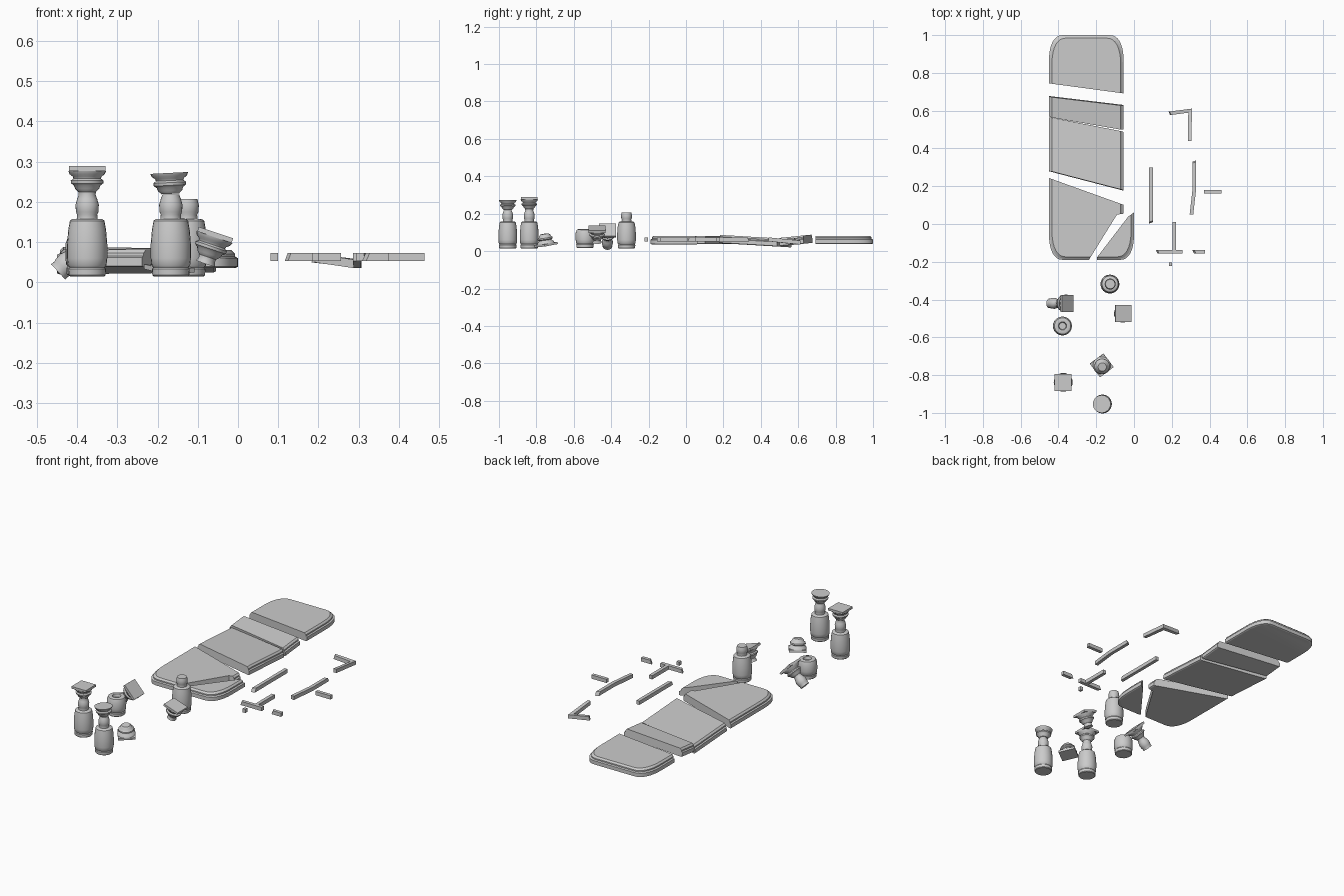
import bpy, bmesh, math
from mathutils import Vector, Matrix

if "Cube" in bpy.data.objects:
    bpy.data.objects.remove(bpy.data.objects["Cube"])


def finish(name, bm, smooth=True):
    bmesh.ops.recalc_face_normals(bm, faces=bm.faces)
    me = bpy.data.meshes.new(name)
    bm.to_mesh(me)
    bm.free()
    ob = bpy.data.objects.new(name, me)
    bpy.context.collection.objects.link(ob)
    if smooth:
        bpy.ops.object.select_all(action='DESELECT')
        ob.select_set(True)
        bpy.context.view_layer.objects.active = ob
        bpy.ops.object.shade_smooth_by_angle(angle=math.radians(35))
    return ob


def loft(bm, rings):
    loops = [[bm.verts.new(p) for p in r] for r in rings]
    for a, b in zip(loops, loops[1:]):
        n = len(a)
        for i in range(n):
            bm.faces.new((a[i], a[(i + 1) % n], b[(i + 1) % n], b[i]))
    bm.faces.new(loops[0][::-1])
    bm.faces.new(loops[-1])


# ---- tabletop: moulded slab, broken into pieces by plan polygons ----
def outline(inset, z, cx, y0, y1, rx=0.075, ry=0.14, steps=8):
    hw, hl, cy = 0.1975 - inset, (y1 - y0) / 2 - inset, (y0 + y1) / 2
    pts = []
    for q, (sx, sy) in enumerate(((1, 1), (-1, 1), (-1, -1), (1, -1))):
        for i in range(steps + 1):
            a = math.pi / 2 * (q + i / steps)
            c, s = abs(math.cos(a)) ** 0.85, abs(math.sin(a)) ** 0.85
            pts.append((cx + sx * (hw - rx + rx * c), cy + sy * (hl - ry + ry * s), z))
    return pts


def slab_piece(name, poly, cx=-0.2525, z=0.06, tilt=0.0):
    bm = bmesh.new()
    levels = ((0.006, -0.022), (0.0, -0.019), (0.0, 0.002), (0.007, 0.006), (0.007, 0.013), (0.016, 0.022))
    loft(bm, [outline(i, h, cx, -0.19, 1.0) for i, h in levels])
    ob = finish(name, bm, False)
    cb = bmesh.new()
    loft(cb, [[(x, y, h) for x, y in poly] for h in (-0.2, 0.2)])
    cutter = finish("cutter", cb, False)
    cutter.hide_render = True
    mod = ob.modifiers.new("break", 'BOOLEAN')
    mod.operation, mod.solver, mod.object = 'INTERSECT', 'EXACT', cutter
    bpy.context.view_layer.update()
    me = bpy.data.meshes.new_from_object(ob.evaluated_get(bpy.context.evaluated_depsgraph_get()))
    ob.modifiers.clear()
    ob.data = me
    bpy.data.objects.remove(cutter)
    cy = sum(p[1] for p in poly) / len(poly)
    me.transform(Matrix.Translation((0, cy, z)) @ Matrix.Rotation(tilt, 4, 'X') @ Matrix.Translation((0, -cy, 0)))
    bpy.ops.object.select_all(action='DESELECT')
    ob.select_set(True)
    bpy.context.view_layer.objects.active = ob
    bpy.ops.object.shade_smooth_by_angle(angle=math.radians(20))


L, R = -0.46, -0.045
slab_piece("tabletop_far_end", [(L, 0.746), (R, 0.69), (R, 1.1), (L, 1.1)])
slab_piece("tabletop_strip", [(L, 0.57), (R, 0.497), (R, 0.627), (L, 0.677)], z=0.058, tilt=0.1)
slab_piece("tabletop_middle", [(L, 0.283), (R, 0.175), (R, 0.486), (L, 0.567)], z=0.053, tilt=-0.06)
slab_piece("tabletop_near_end", [(L, 0.247), (L, -0.3), (-0.307, -0.3), (-0.09, 0.05),
                                 (R, 0.056), (R, 0.098)])
slab_piece("tabletop_corner", [(0.02, 0.075), (-0.03, 0.04), (-0.197, -0.178), (-0.197, -0.3), (0.02, -0.3)],
           cx=-0.1975, z=0.058)


# ---- turned legs: lathe profiles as (radius, height) ----
BODY = [(.043, 0), (.046, .003), (.047, .018), (.044, .022), (.048, .027), (.05, .045), (.05, .08),
        (.047, .115), (.043, .138), (.038, .142)]
NECK = [(.026, .143), (.025, .153), (.028, .160), (.029, .178), (.025, .192), (.021, .203)]
CAP = [(.022, .21), (.03, .218), (.033, .226), (.040, .231), (.041, .238), (.034, .243), (.036, .248),
       (.044, .254), (.047, .262)]
CHIPPED = [(.043, .098), (.030, .102), (.022, .100), (.018, .085)]


def turned(name, profile, base, origin=(0, 0, 0), axis=(0, 0, 1), plate=False, sides=24):
    bm = bmesh.new()
    loft(bm, [[(r * math.cos(2 * math.pi * i / sides), r * math.sin(2 * math.pi * i / sides), z - base)
               for i in range(sides)] for r, z in profile])
    if plate:
        m = Matrix.Translation((0, 0, 0.268 - base)) @ Matrix.Diagonal((0.09, 0.09, 0.012, 1))
        bmesh.ops.create_cube(bm, size=1, matrix=m)
    rot = Vector((0, 0, 1)).rotation_difference(Vector(axis)).to_matrix().to_4x4()
    bmesh.ops.transform(bm, matrix=Matrix.Translation(origin) @ rot, verts=bm.verts)
    return finish(name, bm)


turned("leg_whole", BODY + NECK + CAP, 0, (-0.375, -0.838, 0.015), plate=True)
turned("leg_without_plate", BODY + NECK, 0, (-0.167, -0.953, 0.015))
turned("leg_loose_capital", CAP, .203, (-0.168, -0.953, 0.213), (-0.05, 0, 1))
turned("leg_stump_with_neck", BODY + NECK[:5], 0, (-0.128, -0.318, 0.015), (0.01, 0, 1))
turned("leg_stump_short", BODY[:7] + CHIPPED, 0, (-0.38, -0.54, 0.017), (0.02, 0, 1))
turned("capital_fallen_left", NECK + CAP, .143, (-0.447, -0.42, 0.026), (0.72, 0.0, 0.66), True)
turned("capital_fallen_right", NECK[4:] + CAP, .192, (-0.081, -0.475, 0.046), (0.32, 0, 0.95), True)
turned("capital_upturned", CAP, .21, (-0.168, -0.757, 0.092), (-0.05, 0.15, -1), True)


# ---- broken frame sticks: square section swept along a bent path ----
def stick(name, path, w=0.019, h=0.021, skew=0.0):
    pts = [Vector(p) for p in path]
    rings = []
    for i, p in enumerate(pts):
        dirs = [(b - a).to_2d().normalized() for a, b in zip(pts, pts[1:])]
        a, b = dirs[max(i - 1, 0)], dirs[min(i, len(dirs) - 1)]
        t = (a + b).normalized()
        side = Vector((-t.y, t.x, 0)) * (w / 2 / max(t.dot(a), 0.5))
        fwd = Vector((t.x, t.y, 0)) * (skew if i == 0 else 0)
        up = Vector((0, 0, h / 2))
        rings.append([p + side + up, p - side + up + fwd, p - side - up, p + side - up - fwd])
    bm = bmesh.new()
    loft(bm, rings)
    finish(name, bm, False)


Z = 0.063
stick("stick_straight", [(.09, .01, Z), (.09, .30, Z)], skew=0.008)
stick("stick_elbow", [(.19, .586, .06), (.297, .6, .046), (.295, .44, Z)], skew=0.006)
stick("stick_bent", [(.32, .33, Z), (.32, .19, Z), (.304, .05, Z)], skew=0.008)
stick("stick_short", [(.37, .17, Z), (.464, .17, Z)])
stick("stick_cross_bar", [(.124, -.146, Z), (.256, -.146, Z)], skew=0.008)
stick("stick_cross_stem", [(.213, .01, Z), (.213, -.138, Z)])
stick("stick_stub", [(.318, -.146, Z), (.376, -.146, Z)], skew=0.01)
stick("stick_chip", [(.193, -.222, Z), (.193, -.204, Z)], w=0.016)
